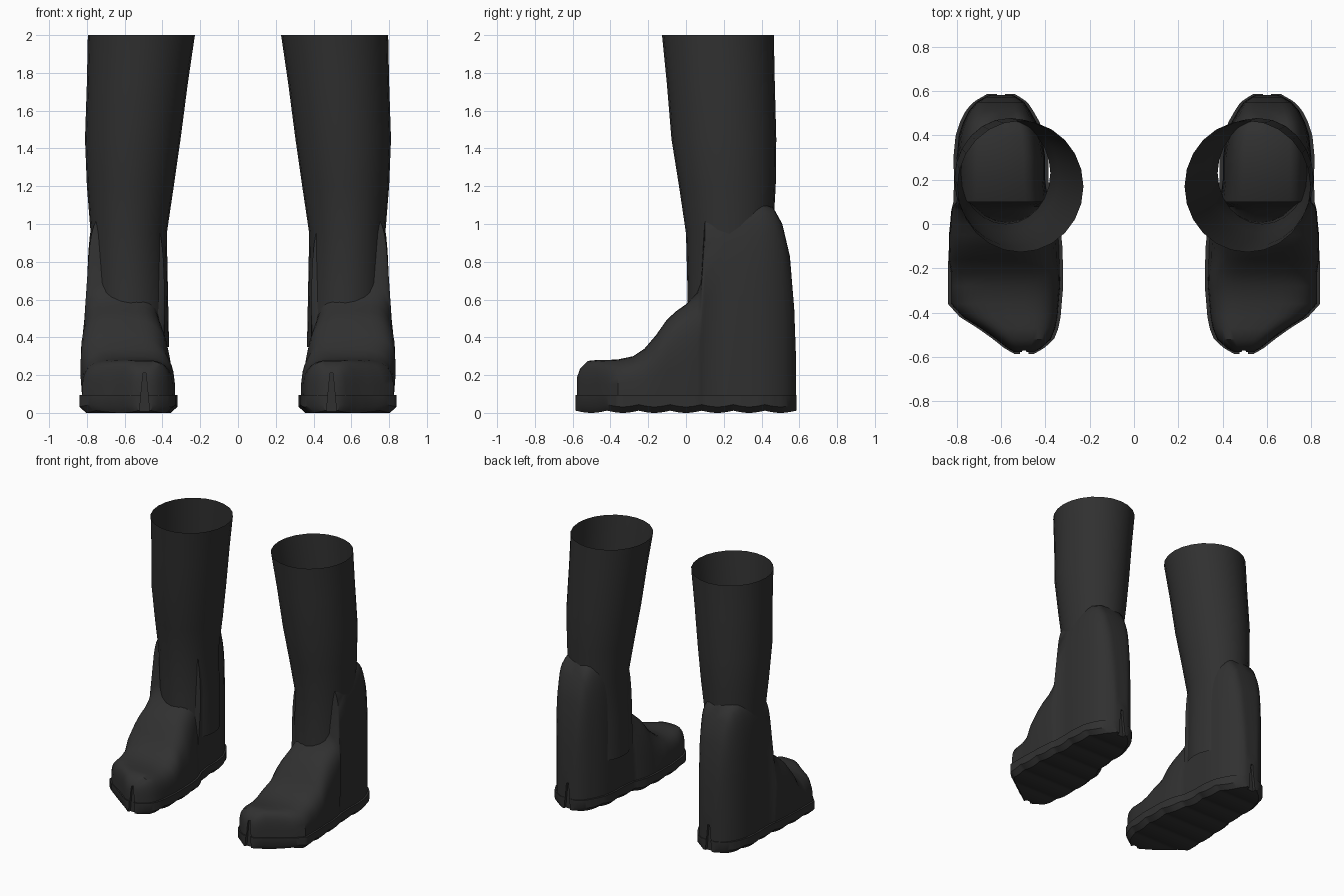
import bpy, bmesh, math

if "Cube" in bpy.data.objects:
    bpy.data.objects.remove(bpy.data.objects["Cube"])

rubber = bpy.data.materials.new("black rubber")
rubber.diffuse_color = (0.03, 0.03, 0.03, 1)
rubber.use_nodes = True
rubber.node_tree.nodes["Principled BSDF"].inputs["Base Color"].default_value = rubber.diffuse_color


def loft(name, rings, capped=True):
    """Skin a list of closed rings that share a point count."""
    bm = bmesh.new()
    loops = [[bm.verts.new(p) for p in ring] for ring in rings]
    n = len(loops[0])
    for a, b in zip(loops, loops[1:]):
        for i in range(n):
            j = (i + 1) % n
            bm.faces.new((a[i], a[j], b[j], b[i]))
    if capped:
        bm.faces.new(loops[0][::-1])
        bm.faces.new(loops[-1])
    bmesh.ops.recalc_face_normals(bm, faces=bm.faces)
    mesh = bpy.data.meshes.new(name)
    bm.to_mesh(mesh)
    bm.free()
    mesh.materials.append(rubber)
    ob = bpy.data.objects.new(name, mesh)
    bpy.context.collection.objects.link(ob)
    return ob


def activate(ob):
    bpy.ops.object.select_all(action='DESELECT')
    ob.select_set(True)
    bpy.context.view_layer.objects.active = ob


def finish(ob, angle, cutters=()):
    """Cut the notches, smooth the shading and mirror to the other boot."""
    activate(ob)
    for c in cutters:
        m = ob.modifiers.new("notch", 'BOOLEAN')
        m.operation, m.solver, m.object = 'DIFFERENCE', 'EXACT', c
        bpy.ops.object.modifier_apply(modifier=m.name)
    bpy.ops.object.shade_smooth_by_angle(angle=math.radians(angle))
    ob.modifiers.new("pair", 'MIRROR').use_mirror_merge = False


# Foot stations from toe to heel: y, inner x, outer x, top z
STATIONS = [
    (-.577, .45, .54, .19), (-.56, .42, .57, .235), (-.52, .375, .62, .275),
    (-.47, .355, .69, .28), (-.42, .345, .77, .28), (-.36, .34, .825, .283),
    (-.28, .333, .825, .30), (-.22, .335, .825, .34), (-.16, .335, .823, .41),
    (-.10, .337, .82, .495), (-.05, .342, .82, .54), (0, .35, .815, .575),
    (.06, .37, .81, .64), (.08, .38, .805, .70), (.10, .387, .80, 1.06),
    (.20, .40, .797, 1.10), (.30, .40, .80, 1.11), (.40, .415, .79, 1.11),
    (.46, .44, .77, 1.09), (.51, .468, .745, 1.0), (.55, .495, .71, .83),
    (.573, .53, .67, .55), (.582, .55, .65, .30)]


def station(y):
    for a, b in zip(STATIONS, STATIONS[1:]):
        if y <= b[0]:
            t = (y - a[0]) / (b[0] - a[0])
            return [u + (v - u) * t for u, v in zip(a, b)]
    return STATIONS[-1]


# Foot and heel counter: rounded arches along y
def arch(y, x0, x1, top, n=20):
    cx, w, base = (x0 + x1) / 2, (x1 - x0) / 2, .08
    p = .55 if y < .09 else .36
    lean = .035 if -.2 < y < .09 else 0
    pts = []
    for i in range(n + 1):
        a = math.pi * i / n
        c, s = math.cos(a), max(0, math.sin(a))
        h = s ** p if s > 1e-6 else 0
        pts.append((cx + w * math.copysign(abs(c) ** p, c) + lean * h,
                    y, base + (top - base) * h))
    return pts


foot = loft("foot", [arch(*s) for s in STATIONS])


# Sole: bevelled slab with a scalloped tread
def tread(y):
    _, x0, x1, _ = station(y)
    z = .012 * (1 - abs(math.sin(math.pi * (y + .585) / .167)))
    k = min(.035, (x1 - x0) * .2)
    x0, x1 = x0 - .014, x1 + .014
    return [(x0 + k, y, z), (x0, y, .032 + z), (x0, y, .095),
            (x1, y, .095), (x1, y, .032 + z), (x1 - k, y, z)]


N = 84
sole = loft("sole", [tread(-.585 + 1.17 * i / N) for i in range(N + 1)])


# Tapered notches at the toe and the heel
def wedge(x, y0, y1):
    return loft("notch_cutter", [[(x - .03, y, -.03), (x + .03, y, -.03),
                                  (x + .008, y, .21), (x - .008, y, .21)]
                                 for y in (y0, y1)])


notches = [wedge(.495, -.7, -.56), wedge(.60, .563, .7)]
finish(foot, 40, notches)
finish(sole, 35, notches)
for c in notches:
    bpy.data.objects.remove(c)

# Shaft: open leaning tube; z, x min, x max, y min, y max
SHAFT = [(.35, .365, .77, .01, .45), (.65, .371, .772, .008, .455),
         (.95, .377, .78, 0, .46), (1.2, .34, .80, -.037, .475),
         (1.45, .304, .81, -.077, .478), (1.75, .265, .80, -.102, .470),
         (2.0, .228, .795, -.127, .465)]
SIDES = 24
rings = []
for z, xa, xb, ya, yb in SHAFT:
    rings.append([((xa + xb) / 2 + (xb - xa) / 2 * math.cos(t),
                   (ya + yb) / 2 + (yb - ya) / 2 * math.sin(t), z)
                  for t in (2 * math.pi * i / SIDES for i in range(SIDES))])
finish(loft("shaft", rings, capped=False), 40)
